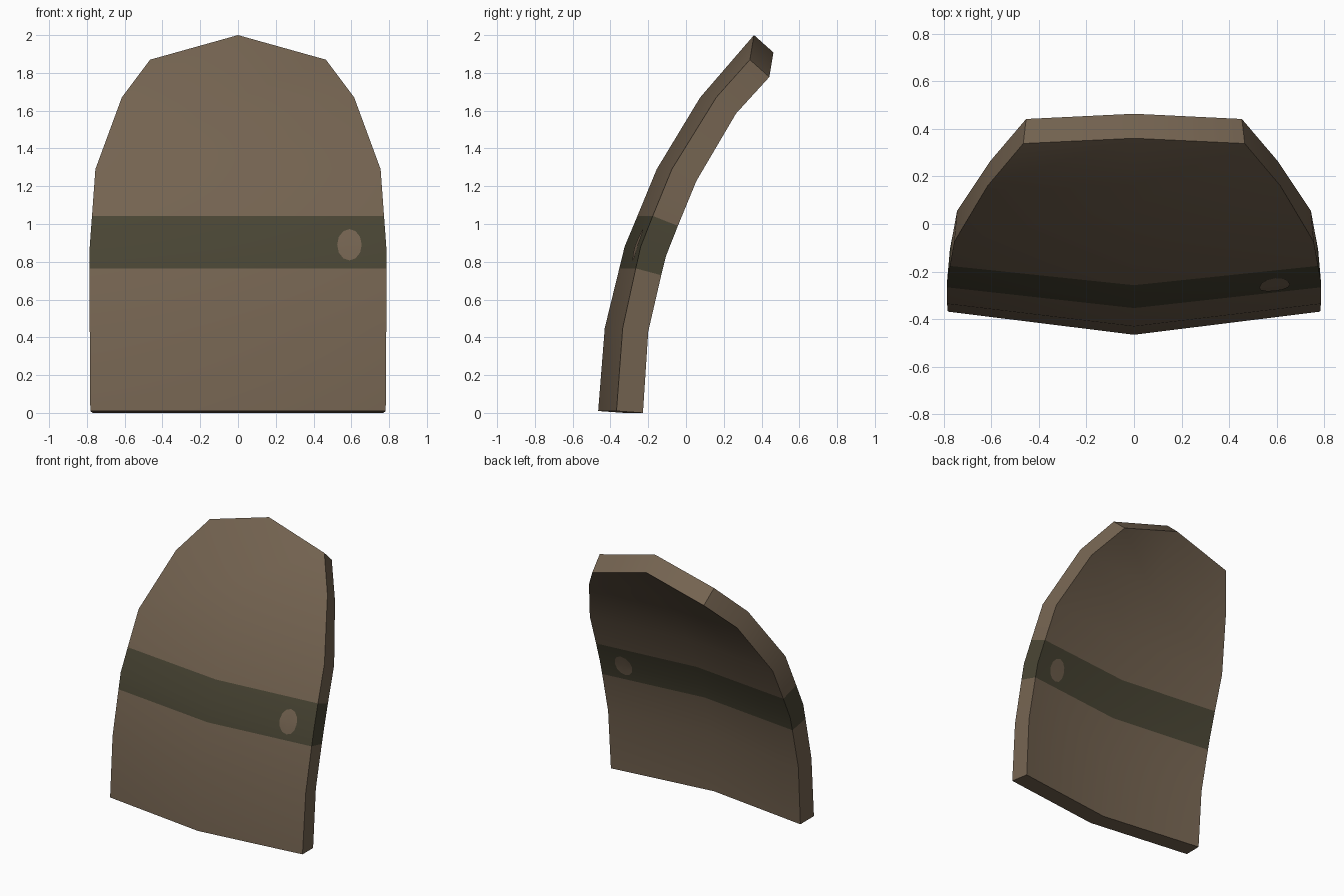
import bpy, bmesh, math

if "Cube" in bpy.data.objects:
    bpy.data.objects.remove(bpy.data.objects["Cube"])


def material(name, rgb):
    m = bpy.data.materials.new(name)
    m.diffuse_color = (*rgb, 1)
    m.use_nodes = True
    m.node_tree.nodes["Principled BSDF"].inputs["Base Color"].default_value = m.diffuse_color
    return m


brown = material("worn_brown", (0.174, 0.125, 0.081))
olive = material("dark_olive", (0.066, 0.059, 0.034))

# Rows from bottom to top:
# centre z, edge z, centre y, edge y, half width, back offset y, back offset z
ROWS = [
    (0.01, 0.01, -0.465, -0.368, 0.782, 0.140, -0.010),
    (0.45, 0.45, -0.430, -0.335, 0.785, 0.135, -0.020),
    (0.765, 0.765, -0.353, -0.266, 0.785, 0.135, -0.036),
    (0.88, 0.88, -0.325, -0.240, 0.785, 0.135, -0.047),
    (1.043, 1.043, -0.257, -0.176, 0.773, 0.133, -0.053),
    (1.29, 1.29, -0.155, -0.075, 0.755, 0.130, -0.062),
    (1.67, 1.67, 0.075, 0.160, 0.615, 0.105, -0.085),
    (2.00, 1.87, 0.360, 0.338, 0.465, 0.103, -0.092),
]
BAND = (2, 3)  # row intervals painted as the stripe


def finish(bm, name, mats):
    bmesh.ops.recalc_face_normals(bm, faces=bm.faces)
    me = bpy.data.meshes.new(name)
    bm.to_mesh(me)
    bm.free()
    for m in mats:
        me.materials.append(m)
    ob = bpy.data.objects.new(name, me)
    bpy.context.collection.objects.link(ob)
    bpy.ops.object.select_all(action='DESELECT')
    ob.select_set(True)
    bpy.context.view_layer.objects.active = ob
    bpy.ops.object.shade_smooth_by_angle(angle=math.radians(30))
    return ob


# Curved plate with a centre ridge and a stripe around all sides
bm = bmesh.new()
front, back = [], []
for cz, ez, cy, ey, w, dy, dz in ROWS:
    front.append([bm.verts.new((s * w, ey if s else cy, ez if s else cz)) for s in (-1, 0, 1)])
    back.append([bm.verts.new((s * (w - 0.012), (ey if s else cy) + dy, (ez if s else cz) + dz))
                 for s in (-1, 0, 1)])
for i in range(len(ROWS) - 1):
    mat = 1 if i in BAND else 0
    quads = []
    for grid in (front, back):
        for j in (0, 1):
            quads.append((grid[i][j], grid[i][j + 1], grid[i + 1][j + 1], grid[i + 1][j]))
    for j in (0, 2):
        quads.append((front[i][j], back[i][j], back[i + 1][j], front[i + 1][j]))
    for q in quads:
        bm.faces.new(q).material_index = mat
for i in (0, -1):
    for j in (0, 1):
        bm.faces.new((front[i][j], front[i][j + 1], back[i][j + 1], back[i][j]))
finish(bm, "curved_plate", [brown, olive])


def surface(x, z, side):
    """Point on the front (side -1) or back (side 1) within the stripe."""
    for a, b in zip(ROWS, ROWS[1:]):
        if a[0] <= z <= b[0]:
            t = (z - a[0]) / (b[0] - a[0])
            cy, ey, w, dy, dz = [p + (q - p) * t for p, q in zip(a[2:], b[2:])]
            y = cy + (ey - cy) * x / w
            if side > 0:
                y, z = y + dy, z + dz
            return (x, y + side * 0.004, z)


# Thin round spots painted on the stripe, front and back
for side, name in ((-1, "front_spot"), (1, "back_spot")):
    bm = bmesh.new()
    centre = bm.verts.new(surface(0.59, 0.885, side))
    ring = []
    for k in range(12):
        a = math.tau * k / 12
        ring.append(bm.verts.new(surface(0.59 + 0.065 * math.cos(a), 0.89 + 0.083 * math.sin(a), side)))
    for k in range(12):
        f = bm.faces.new((centre, ring[k], ring[(k + 1) % 12]))
        f.normal_update()
        if f.normal.y * side < 0:
            f.normal_flip()
    me_name = finish(bm, name, [brown])
    # Make sure the spot faces away from the plate
    if me_name.data.polygons[0].normal.y * side < 0:
        me_name.data.flip_normals()
